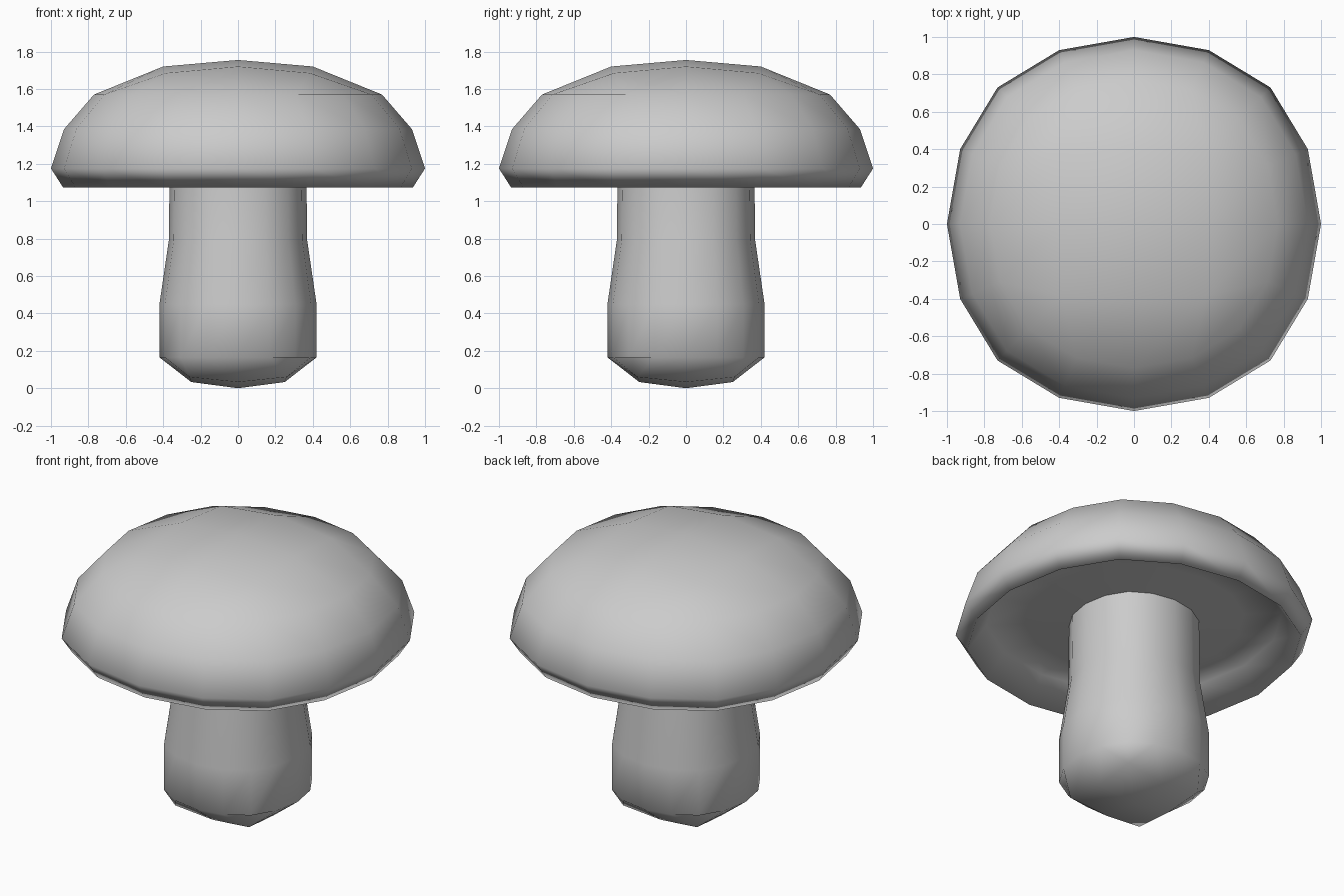
import bpy, bmesh, math

if "Cube" in bpy.data.objects:
    bpy.data.objects.remove(bpy.data.objects["Cube"])

# 16 points around, in the order of a 5x5 grid border, slightly squarish like a rounded cube
BORDER = ([(2, j) for j in range(-2, 2)] + [(i, 2) for i in range(2, -2, -1)]
          + [(-2, j) for j in range(2, -2, -1)] + [(i, -2) for i in range(-2, 2)])
ANGLE = {0: 0.0, 1: 23.3, 2: 45.0}
STRETCH = {0: 1.0, 1: 1.012, 2: 1.032}


def rim_point(i, j, r):
    lo = min(abs(i), abs(j))
    a = math.radians(ANGLE[lo])
    big, small = r * STRETCH[lo] * math.cos(a), r * STRETCH[lo] * math.sin(a)
    x, y = (big, small) if abs(i) >= abs(j) else (small, big)
    return math.copysign(x, i) if i else 0.0, math.copysign(y, j) if j else 0.0


def grid_cap(bm, ring, inner_r, corner, z_mid, z_corner, z_centre):
    """Close a 16-point ring with a domed 4x4 grid of quads."""
    g = dict(zip(BORDER, ring))
    for i in (-1, 0, 1):
        for j in (-1, 0, 1):
            if i and j:
                p = (i * corner, j * corner, z_corner)
            else:
                p = (i * inner_r, j * inner_r, z_mid if i or j else z_centre)
            g[i, j] = bm.verts.new(p)
    for i in range(-2, 2):
        for j in range(-2, 2):
            bm.faces.new([g[i, j], g[i + 1, j], g[i + 1, j + 1], g[i, j + 1]])


def rounded_part(name, profile, start=None, end=None):
    bm = bmesh.new()
    rings = [[bm.verts.new((*rim_point(i, j, r), z)) for i, j in BORDER] for r, z in profile]
    for a, b in zip(rings, rings[1:]):
        for k in range(16):
            n = (k + 1) % 16
            bm.faces.new([a[k], a[n], b[n], b[k]])
    if start:
        grid_cap(bm, rings[0], *start)
    if end:
        grid_cap(bm, rings[-1], *end)
    bmesh.ops.recalc_face_normals(bm, faces=bm.faces)
    for f in bm.faces:
        f.smooth = True
    mesh = bpy.data.meshes.new(name)
    bm.to_mesh(mesh)
    bm.free()
    ob = bpy.data.objects.new(name, mesh)
    bpy.context.collection.objects.link(ob)
    return ob


# Mushroom cap: dome, tucked rim and hollow underside
rounded_part("mushroom_cap",
             [(0.77, 1.57), (0.93, 1.385), (1.0, 1.175), (0.935, 1.073),
              (0.83, 1.23), (0.62, 1.23), (0.35, 1.195)],
             start=(0.40, 0.385, 1.72, 1.685, 1.755),
             end=(0.18, 0.17, 1.20, 1.20, 1.20))

# Stem: bulging foot with a rounded bottom
rounded_part("mushroom_stem",
             [(0.42, 0.165), (0.42, 0.45), (0.37, 0.79), (0.365, 1.20)],
             start=(0.25, 0.26, 0.033, 0.06, 0.0))
